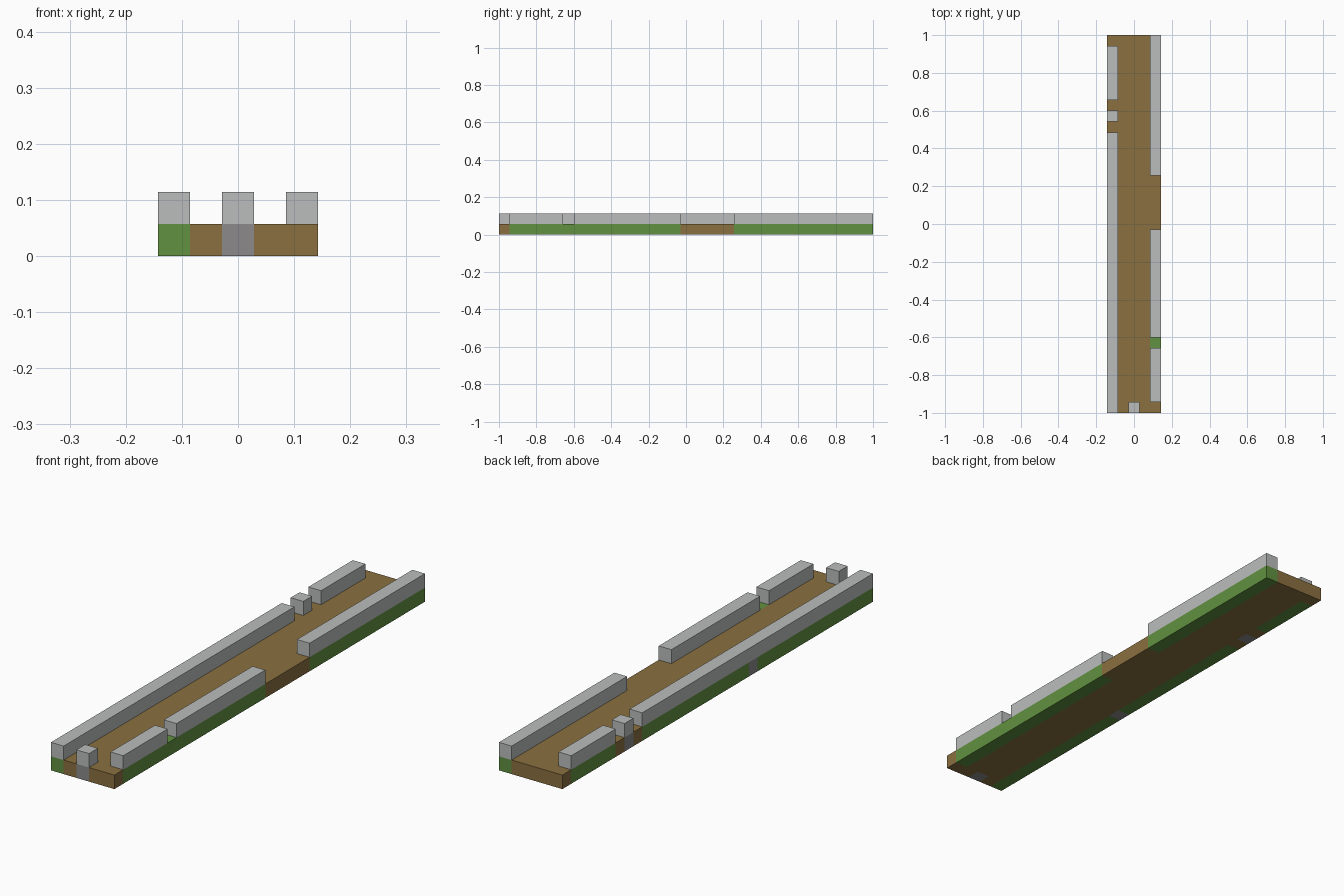
import bpy
import bmesh
import math
from mathutils import Matrix, Vector

COLS, ROWS = 5, 35
U = 2 / ROWS                      # one block
LEFT, MID, RIGHT = 4, 2, 0        # block columns, model's left is +x

if "Cube" in bpy.data.objects:
    bpy.data.objects.remove(bpy.data.objects["Cube"], do_unlink=True)


def linear(c):
    c /= 255
    return c / 12.92 if c <= 0.04045 else ((c + 0.055) / 1.055) ** 2.4


def material(name, rgb):
    m = bpy.data.materials.new(name)
    m.use_nodes = True
    color = [linear(c) for c in rgb] + [1]
    m.diffuse_color = color
    m.node_tree.nodes["Principled BSDF"].inputs["Base Color"].default_value = color
    return m


dirt = material("brown earth", (138, 112, 64))
grass = material("grass green", (97, 145, 64))
stone = material("grey stone", (140, 138, 139))
wall = material("pale wall", (187, 190, 189))


def finish(name, bm, mats):
    mesh = bpy.data.meshes.new(name)
    bm.to_mesh(mesh)
    bm.free()
    for m in mats:
        mesh.materials.append(m)
    obj = bpy.data.objects.new(name, mesh)
    bpy.context.collection.objects.link(obj)
    return obj


# Wall pieces: name, column, first row, row past the last
WALLS = [
    ("left_wall_front", LEFT, 1, 6),
    ("left_wall_middle", LEFT, 7, 17),
    ("left_wall_back", LEFT, 22, 35),
    ("right_wall_long", RIGHT, 0, 26),
    ("right_wall_post", RIGHT, 27, 28),
    ("right_wall_back", RIGHT, 29, 34),
    ("front_post", MID, 0, 1),
]

# Ground cells that are not plain earth
STONES = {(MID, 0), (RIGHT, 13), (RIGHT, 27)}
GRASS = {(col, row) for _, col, a, b in WALLS for row in range(a, b)}
GRASS.add((LEFT, 6))


def ground_index(cell):
    if cell in STONES:
        return 2
    return 1 if cell in GRASS else 0


# Ground slab, coloured cell by cell
bm = bmesh.new()
bmesh.ops.create_grid(bm, x_segments=COLS, y_segments=ROWS, size=1,
                      matrix=Matrix.Diagonal((COLS * U / 2, 1, 1, 1)))
top = bmesh.ops.extrude_face_region(bm, geom=bm.faces[:], use_keep_orig=True)
verts = [g for g in top["geom"] if isinstance(g, bmesh.types.BMVert)]
bmesh.ops.translate(bm, vec=(0, 0, U), verts=verts)
bmesh.ops.recalc_face_normals(bm, faces=bm.faces[:])
for f in bm.faces:
    p = f.calc_center_median() - f.normal * U / 2
    f.material_index = ground_index((math.floor(p.x / U + COLS / 2),
                                     math.floor(p.y / U + ROWS / 2)))
bmesh.ops.dissolve_limit(bm, angle_limit=0.01, verts=bm.verts[:],
                         edges=bm.edges[:], delimit={'MATERIAL'})
finish("ground", bm, [dirt, grass, stone])

# Walls and posts standing on the slab
for name, col, a, b in WALLS:
    bm = bmesh.new()
    center = Vector((col + 0.5 - COLS / 2, (a + b - ROWS) / 2, 1.5)) * U
    size = Matrix.Diagonal((U, (b - a) * U, U, 1))
    bmesh.ops.create_cube(bm, size=1, matrix=Matrix.Translation(center) @ size)
    finish(name, bm, [wall])
